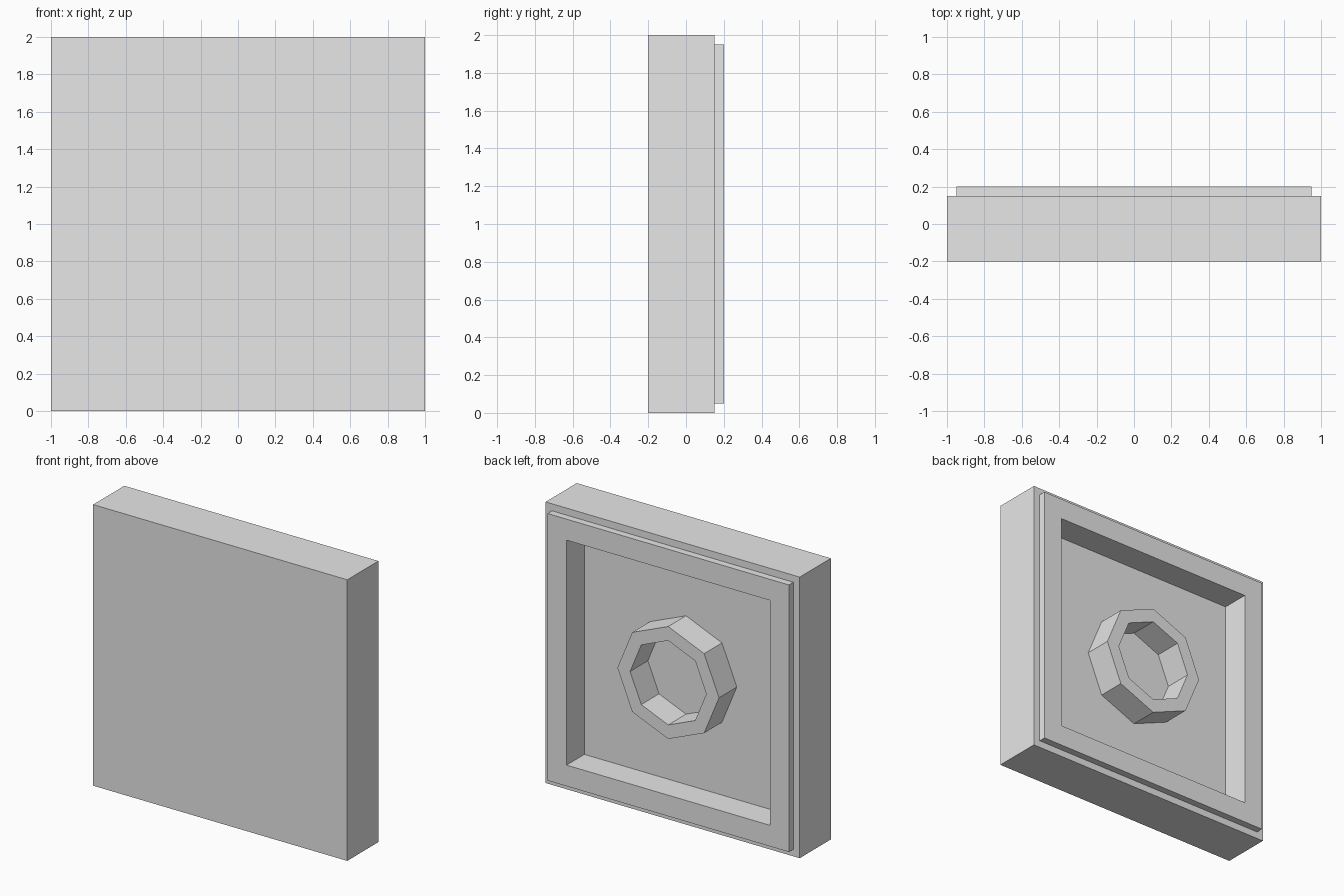
import bpy, bmesh, math
from mathutils import Vector

cube = bpy.data.objects.get("Cube")
if cube:
    bpy.data.objects.remove(cube, do_unlink=True)

grey = bpy.data.materials.new("light grey")
grey.use_nodes = True
colour = (0.8, 0.8, 0.8, 1)
grey.diffuse_color = colour
grey.node_tree.nodes["Principled BSDF"].inputs["Base Color"].default_value = colour


def finish(bm, name):
    """Turn a bmesh into a flat shaded object standing on the ground."""
    bmesh.ops.recalc_face_normals(bm, faces=bm.faces)
    mesh = bpy.data.meshes.new(name)
    bm.to_mesh(mesh)
    bm.free()
    mesh.materials.append(grey)
    obj = bpy.data.objects.new(name, mesh)
    obj.location.z = 1
    bpy.context.collection.objects.link(obj)
    return obj


def inset_and_push(bm, face, border, depth):
    """Inset a face, then extrude its middle straight along y."""
    bmesh.ops.inset_region(bm, faces=[face], thickness=border, use_even_offset=True)
    face = bmesh.ops.extrude_discrete_faces(bm, faces=[face])["faces"][0]
    bmesh.ops.translate(bm, verts=face.verts, vec=(0, depth, 0))
    return face


# Square tile: plain front, raised lip on the back, hollow inside the lip
bm = bmesh.new()
bmesh.ops.create_cube(bm, size=1)
bmesh.ops.scale(bm, verts=bm.verts, vec=(2, 0.35, 2))
bmesh.ops.translate(bm, verts=bm.verts, vec=(0, -0.025, 0))
bm.normal_update()
back = max(bm.faces, key=lambda f: f.normal.y)
lip = inset_and_push(bm, back, 0.05, 0.05)
bm.normal_update()
inset_and_push(bm, lip, 0.15, -0.2)
finish(bm, "tile_body")

# Eight-sided connector ring standing on the hollow's floor
bm = bmesh.new()
profile = [bm.verts.new((r, y, 0)) for r, y in ((0.3, 0), (0.3, 0.2), (0.4, 0.2), (0.4, 0))]
edges = [bm.edges.new(pair) for pair in zip(profile, profile[1:])]
bmesh.ops.spin(bm, geom=profile + edges, cent=Vector(), axis=(0, 1, 0),
               angle=math.tau, steps=8, use_merge=True)
bmesh.ops.remove_doubles(bm, verts=bm.verts, dist=0.001)
finish(bm, "connector_ring")
